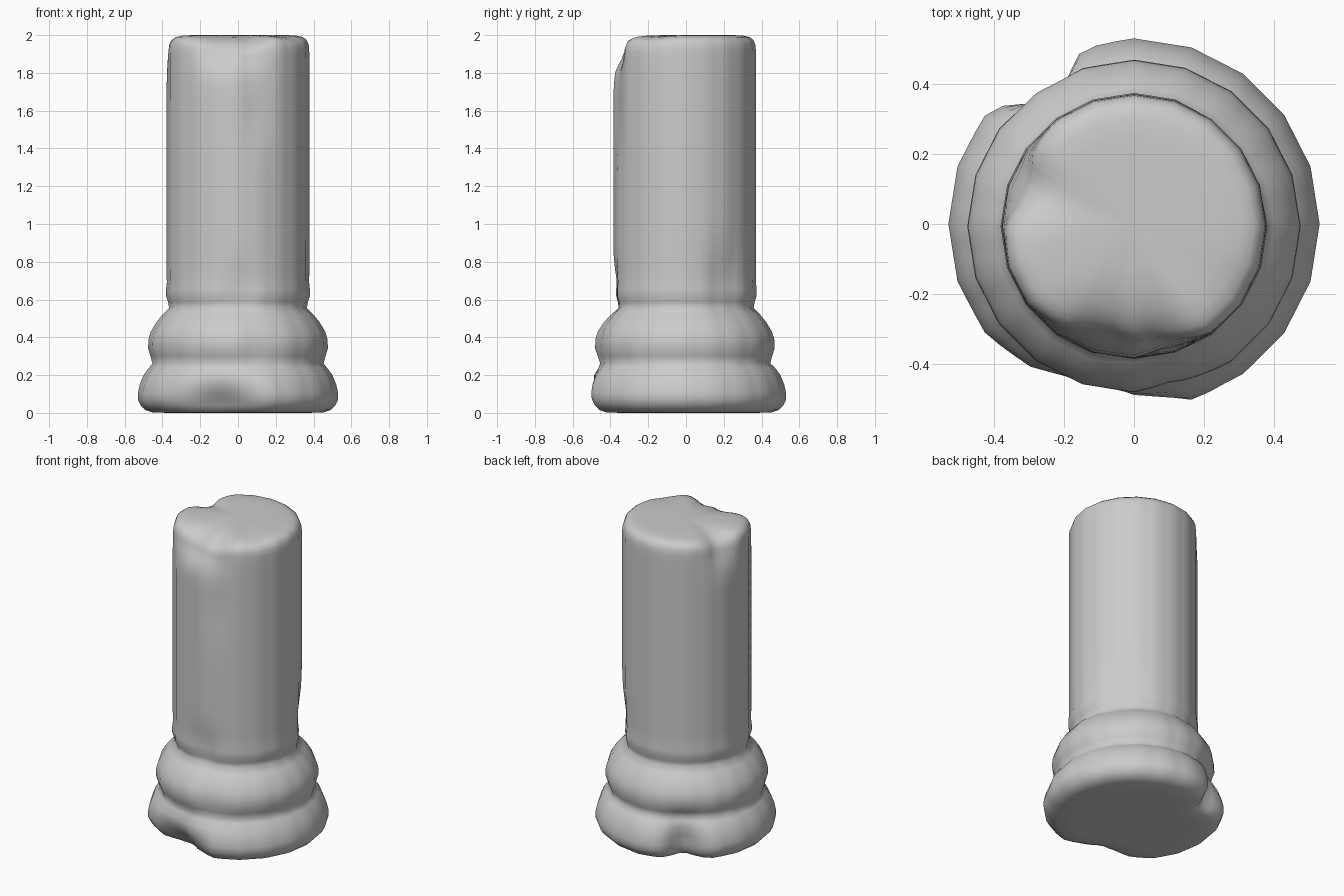
import bpy, bmesh, math
from math import radians, cos, sin, pi, exp

SIDES, SUB = 20, 3
N = SIDES * SUB

# Lathe profile (radius, height): base, torus, neck, shaft, rounded top, cap rings
profile = [(0.2, 0.0), (0.36, 0.0), (0.45, 0.002), (0.49, 0.015), (0.515, 0.04),
           (0.53, 0.07), (0.53, 0.105), (0.52, 0.15), (0.50, 0.20), (0.47, 0.24),
           (0.453, 0.262), (0.463, 0.30), (0.476, 0.34), (0.474, 0.39), (0.462, 0.43),
           (0.432, 0.48), (0.40, 0.52), (0.365, 0.555), (0.37, 0.585), (0.381, 0.62),
           (0.381, 0.655), (0.377, 0.69)]
profile += [(0.378, 0.76 + 0.07 * i) for i in range(17)]
profile += [(0.377, 1.92), (0.374, 1.95), (0.363, 1.975), (0.343, 1.99),
            (0.31, 1.997), (0.26, 2.0), (0.2, 2.0), (0.12, 2.0)]

# Wear: angle, height, angular spread, height spread, radial depth
dents = [(258, 0.04, 17, 0.065, 0.10),    # chipped foot at the front
         (255, 0.12, 14, 0.10, 0.025),
         (288, 0.06, 7, 0.08, -0.014),
         (123, 0.08, 8, 0.11, 0.12),      # notch at the back left
         (285, 0.37, 6, 0.08, 0.016),     # torus scuff
         (273, 0.64, 9, 0.09, 0.024),     # shaft scuffs
         (35, 0.70, 12, 0.12, 0.025),
         (286, 1.60, 7, 0.15, 0.018),
         (256, 1.95, 15, 0.07, 0.06),     # broken upper rim
         (284, 1.93, 9, 0.10, 0.035),
         (160, 1.96, 11, 0.09, 0.05)]
# Rim sag: angle, angular spread, drop
sags = [(258, 17, 0.075), (285, 9, 0.045), (160, 12, 0.05), (325, 12, 0.015)]


def bell(a, centre, spread):
    d = (a - centre + 180) % 360 - 180
    return exp(-0.5 * (d / spread) ** 2)


def worn_point(r, z, k):
    a = 360 * k / N
    step = 360 / SIDES
    facet = cos(pi / SIDES) / cos(radians(a % step - step / 2))
    cut = sum(d * bell(a, c, s) * exp(-0.5 * ((z - h) / hs) ** 2)
              for c, h, s, hs, d in dents)
    r2 = r * facet - cut * min(1, (r / 0.36) ** 3)
    z2 = z
    if z > 1.8:
        z2 -= sum(d * bell(a, c, s) for c, s, d in sags) \
            * min(1, (r / 0.35) ** 3) * (z - 1.8) / 0.2
    shift = -0.007 if z > 0.26 else 0
    return (r2 * cos(radians(a)), r2 * sin(radians(a)) + shift, z2)


# Worn column, one continuous lathed surface
bm = bmesh.new()
rings = [[bm.verts.new(worn_point(r, z, k)) for k in range(N)] for r, z in profile]
for lo, hi in zip(rings, rings[1:]):
    for k in range(N):
        j = (k + 1) % N
        bm.faces.new((lo[k], lo[j], hi[j], hi[k]))
for ring, z in ((rings[0][::-1], 0), (rings[-1], 2)):
    centre = bm.verts.new((0, 0, z))
    for k in range(N):
        bm.faces.new((ring[k], ring[(k + 1) % N], centre))
bmesh.ops.recalc_face_normals(bm, faces=bm.faces)
mesh = bpy.data.meshes.new("broken_column")
bm.to_mesh(mesh)
bm.free()
for p in mesh.polygons:
    p.use_smooth = True
column = bpy.data.objects.new("broken_column", mesh)
bpy.context.collection.objects.link(column)
